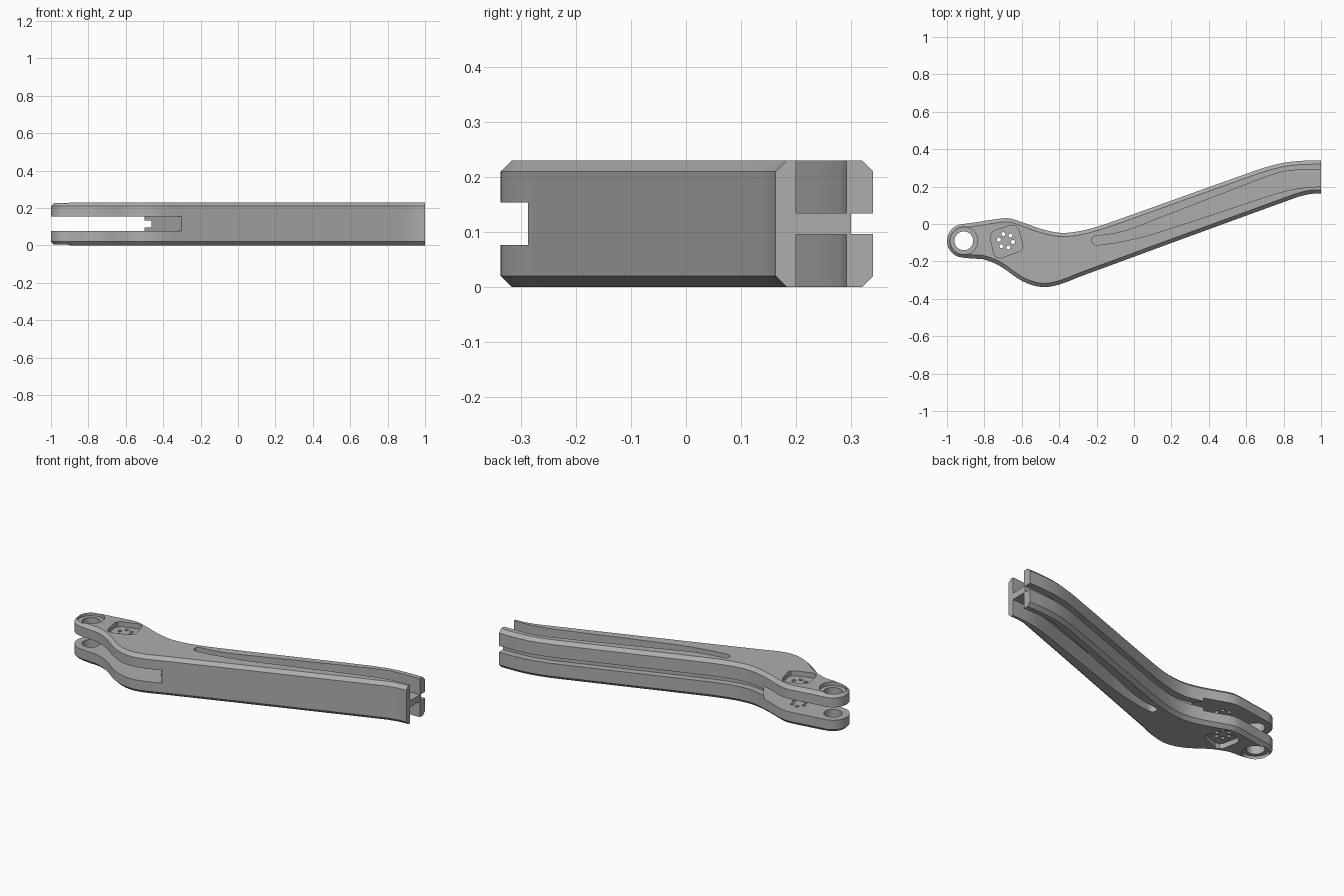
import bpy, bmesh, math
from mathutils import Vector
from mathutils.geometry import interpolate_bezier

if "Cube" in bpy.data.objects:
    bpy.data.objects.remove(bpy.data.objects["Cube"], do_unlink=True)

H = 0.23          # total thickness
MID = H / 2
CHAMFER = 0.02
PIVOT = Vector((-0.91, -0.09))
PLATE = Vector((-0.685, -0.09))

metal = bpy.data.materials.new("grey metal")
metal.use_nodes = True
GREY = (0.42, 0.42, 0.42, 1)
metal.diffuse_color = GREY
metal.node_tree.nodes["Principled BSDF"].inputs["Base Color"].default_value = GREY


def smooth(points, steps=7):
    """Smooth open path through the points."""
    p = [Vector((x, y, 0)) for x, y in points]
    tan = [(p[min(i + 1, len(p) - 1)] - p[max(i - 1, 0)]).normalized() for i in range(len(p))]
    path = []
    for i in range(len(p) - 1):
        d = (p[i + 1] - p[i]).length / 3
        path += interpolate_bezier(p[i], p[i] + tan[i] * d, p[i + 1] - tan[i + 1] * d, p[i + 1], steps)[:-1]
    return [v.xy for v in path + [p[-1]]]


def offset(path, amount):
    """Shift a path to its left by the amount."""
    out = []
    for i, p in enumerate(path):
        t = (path[min(i + 1, len(path) - 1)] - path[max(i - 1, 0)]).normalized()
        out.append(p + Vector((-t.y, t.x)) * amount)
    return out


def circle(centre, radius, n=40, start=0, sweep=math.tau):
    return [centre + Vector((math.cos(start + sweep * i / n), math.sin(start + sweep * i / n))) * radius
            for i in range(n)]


def loft(name, layers):
    """Closed solid from (outline, height) layers with equal point counts."""
    bm = bmesh.new()
    rings = [[bm.verts.new((p[0], p[1], z)) for p in pts] for pts, z in layers]
    for a, b in zip(rings, rings[1:]):
        for i in range(len(a)):
            j = (i + 1) % len(a)
            bm.faces.new((a[i], a[j], b[j], b[i]))
    bm.faces.new(rings[0][::-1])
    bm.faces.new(rings[-1])
    bmesh.ops.recalc_face_normals(bm, faces=bm.faces)
    mesh = bpy.data.meshes.new(name)
    bm.to_mesh(mesh)
    bm.free()
    obj = bpy.data.objects.new(name, mesh)
    bpy.context.collection.objects.link(obj)
    mesh.materials.append(metal)
    return obj


# Arm outline: back edge, rounded pivot end, front edge
back = smooth([(1, 0.34), (0.9, 0.338), (0.8, 0.327), (0.70, 0.302), (0.6, 0.268), (-0.1, 0.018),
               (-0.2, -0.015), (-0.3, -0.04), (-0.395, -0.047), (-0.49, -0.028), (-0.6, 0.01),
               (-0.64, 0.024), (-0.68, 0.031), (-0.73, 0.027), (-0.84, 0.01), (-0.92, -0.001)])
nose = circle(PIVOT, 0.09, 16, math.radians(105), math.radians(155))
front = smooth([(-0.915, -0.18), (-0.86, -0.185), (-0.8, -0.19), (-0.717, -0.225), (-0.61, -0.298),
                (-0.54, -0.328), (-0.476, -0.337), (-0.42, -0.329), (-0.36, -0.31), (-0.28, -0.278),
                (0.86, 0.139), (0.92, 0.156), (0.96, 0.162), (1, 0.163)])
outline = back + nose + front
inner = offset(outline, CHAMFER)
arm = loft("lever_arm", [(inner, 0), (outline, CHAMFER), (outline, H - CHAMFER), (inner, H)])

cutters = []


def cut(name, pts, z0, z1):
    cutters.append(loft(name, [(pts, z0), (pts, z1)]))


def cut_both(name, pts, depth):
    """Matching recesses in the top and bottom faces."""
    cut(name + "_top", pts, H - depth, H + 0.05)
    cut(name + "_bottom", pts, -0.05, depth)


# Fork slot with a slanted end wall
cut("fork_slot", [(-1.2, 0.2), (-0.669, 0.2), (-0.2675, -0.335), (-0.23, -0.385), (-1.2, -0.385)],
    0.0765, 0.1535)

# Groove along the back edge
run = [p for p in back if p.x > -0.56]
run = [run[0] + Vector((0.1, 0))] + run
cut("back_groove", offset(run, 0.04) + offset(run, -0.06)[::-1], 0.0965, 0.1335)

# Long recesses that leave a web in the middle
upper = smooth([(1.1, 0.292), (1, 0.292), (0.83, 0.285), (0.75, 0.266), (0.67, 0.238),
                (0.1, 0.018), (0, -0.022), (-0.1, -0.05), (-0.195, -0.063)])
lower = smooth([(-0.195, -0.113), (-0.1, -0.1), (0.06, -0.065), (0.2, -0.022), (0.72, 0.15),
                (0.82, 0.179), (0.9, 0.193), (1, 0.2), (1.1, 0.2)])
tip = circle(Vector((-0.2, -0.088)), 0.025, 10, math.radians(100), math.radians(170))
cut_both("web_recess", upper + tip + lower, 0.0955)

# Pivot bore and counterbores
cut("pivot_bore", circle(PIVOT, 0.05), -0.1, H + 0.1)
cut_both("counterbore", circle(PIVOT, 0.074), 0.022)

# Plate recesses with six small holes
plate = [(-0.768, -0.072), (-0.755, -0.042), (-0.655, -0.004), (-0.618, -0.03),
         (-0.595, -0.118), (-0.62, -0.148), (-0.725, -0.183), (-0.752, -0.155)]
plate = [(-0.768, -0.072), (-0.762, -0.05), (-0.745, -0.035), (-0.655, -0.006), (-0.633, -0.01),
         (-0.617, -0.03), (-0.594, -0.118), (-0.6, -0.137), (-0.62, -0.15), (-0.715, -0.182),
         (-0.737, -0.178), (-0.75, -0.16)]
cut_both("plate_recess", plate, 0.03)
for i, centre in enumerate(circle(PLATE, 0.038, 6, math.radians(50))):
    cut(f"small_hole_{i}", circle(centre, 0.011, 16), -0.1, H + 0.1)

# Apply all cuts, then drop the cutters
for c in cutters:
    c.hide_render = True
    mod = arm.modifiers.new(c.name, "BOOLEAN")
    mod.operation = "DIFFERENCE"
    mod.solver = "EXACT"
    mod.object = c
bpy.ops.object.select_all(action="DESELECT")
bpy.context.view_layer.objects.active = arm
arm.select_set(True)
for mod in list(arm.modifiers):
    bpy.ops.object.modifier_apply(modifier=mod.name)
for c in cutters:
    bpy.data.objects.remove(c, do_unlink=True)
bpy.ops.object.shade_smooth_by_angle(angle=math.radians(28))
